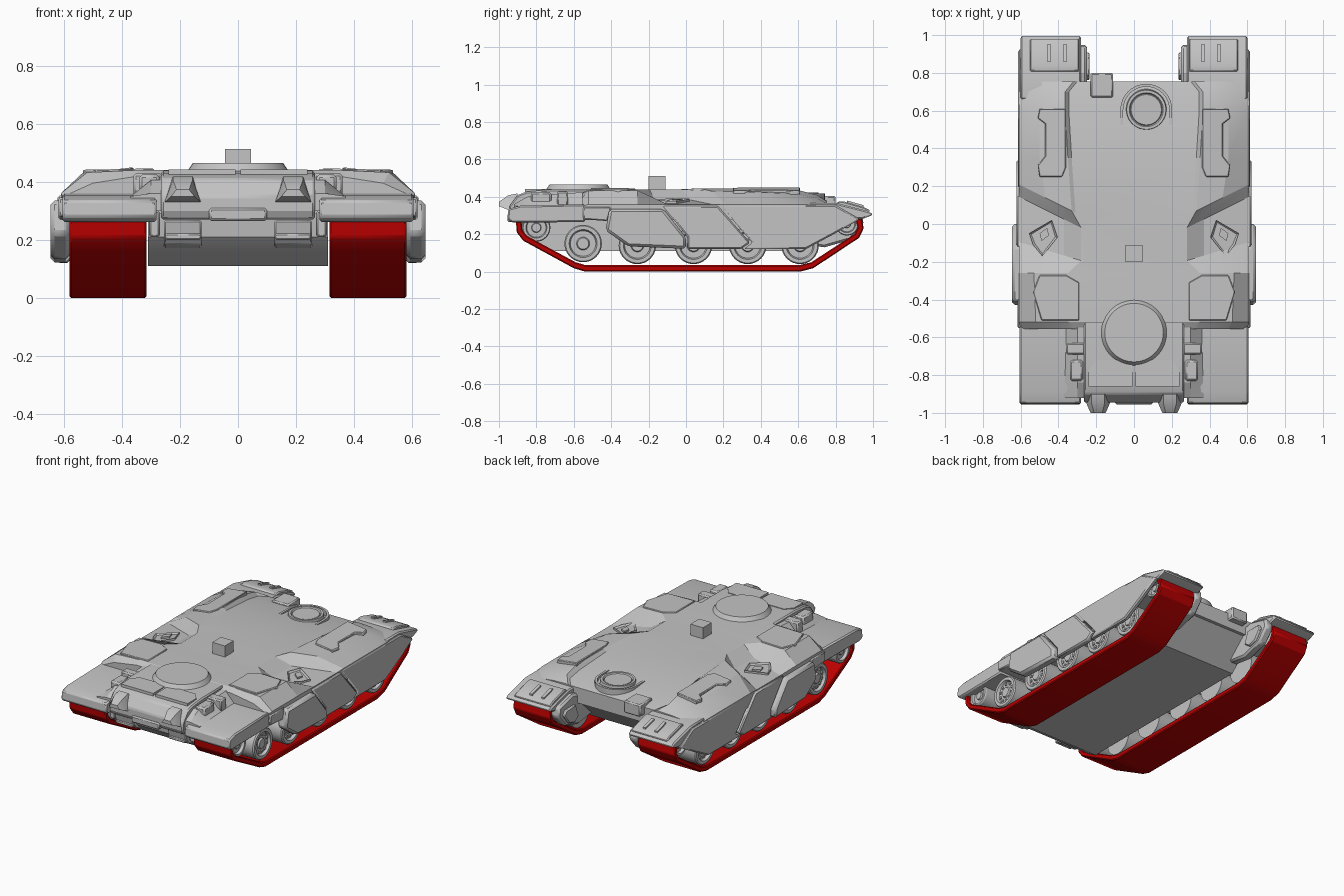
import bpy, bmesh, math
from mathutils import Matrix, Vector

cube = bpy.data.objects.get("Cube")
if cube:
    bpy.data.objects.remove(cube, do_unlink=True)


def make_material(name, color):
    mat = bpy.data.materials.new(name)
    mat.use_nodes = True
    mat.diffuse_color = color
    mat.node_tree.nodes["Principled BSDF"].inputs["Base Color"].default_value = color
    return mat


GREY = make_material("armour grey", (.55, .55, .55, 1))
RED = make_material("track red", (.5, 0, 0, 1))


def finish(name, bm, mat=GREY, mirror=False, bevel=0, smooth=25):
    """Turn a bmesh into an object with optional bevel and left/right mirror."""
    bmesh.ops.recalc_face_normals(bm, faces=bm.faces)
    mesh = bpy.data.meshes.new(name)
    bm.to_mesh(mesh)
    bm.free()
    mesh.materials.append(mat)
    obj = bpy.data.objects.new(name, mesh)
    bpy.context.collection.objects.link(obj)
    bpy.ops.object.select_all(action='DESELECT')
    obj.select_set(True)
    bpy.context.view_layer.objects.active = obj
    bpy.ops.object.shade_smooth_by_angle(angle=math.radians(smooth))
    if bevel:
        mod = obj.modifiers.new("Bevel", 'BEVEL')
        mod.width = bevel
        mod.segments = 1
        mod.limit_method = 'ANGLE'
    if mirror:
        mod = obj.modifiers.new("Mirror", 'MIRROR')
        mod.use_mirror_merge = False
    return obj


def loft(name, rings, **options):
    """Skin a row of closed rings that share a point count, capping both ends."""
    bm = bmesh.new()
    rows = [[bm.verts.new(p) for p in ring] for ring in rings]
    for low, high in zip(rows, rows[1:]):
        for i in range(len(low)):
            j = (i + 1) % len(low)
            bm.faces.new((low[i], low[j], high[j], high[i]))
    bm.faces.new(rows[0])
    bm.faces.new(rows[-1])
    return finish(name, bm, **options)


def side_prism(name, outline, near, far, **options):
    """Extrude a side outline of (y, z) points across x."""
    return loft(name, [[(x, y, z) for y, z in outline] for x in (near, far)], **options)


def plate(name, outline, height, slope, thick=.03, inset=0, depth=0, **options):
    """Slab with a top outline of (x, y) points, its top falling outwards along x."""
    bm = bmesh.new()
    face = bm.faces.new([bm.verts.new((x, y, height + slope * (x - outline[0][0]))) for x, y in outline])
    solid = bmesh.ops.extrude_face_region(bm, geom=[face])
    moved = [v for v in solid["geom"] if isinstance(v, bmesh.types.BMVert)]
    bmesh.ops.translate(bm, verts=moved, vec=(0, 0, -thick))
    bmesh.ops.recalc_face_normals(bm, faces=bm.faces)
    if inset:
        lid = max(bm.faces, key=lambda f: f.calc_center_median().z if abs(f.normal.z) > .5 else -1)
        bmesh.ops.inset_region(bm, faces=[lid], thickness=inset)
        bmesh.ops.translate(bm, verts=lid.verts[:], vec=(0, 0, -depth))
    return finish(name, bm, **options)


def box(name, xs, ys, zs, **options):
    outline = [(ys[0], zs[0]), (ys[1], zs[0]), (ys[1], zs[1]), (ys[0], zs[1])]
    return side_prism(name, outline, xs[0], xs[1], **options)


def lathe(name, profile, centre, axis, steps=32, bolts=0, **options):
    """Revolve (radius, offset) points about x or z; may add a ring of bolts."""
    bm = bmesh.new()
    verts = [bm.verts.new((r, 0, h)) for r, h in profile]
    edges = [bm.edges.new(pair) for pair in zip(verts, verts[1:])]
    bmesh.ops.spin(bm, geom=verts + edges, axis=(0, 0, 1), cent=(0, 0, 0),
                   angle=math.tau, steps=steps, use_duplicate=False)
    bmesh.ops.remove_doubles(bm, verts=bm.verts, dist=.0001)
    for i in range(bolts):
        turn = Matrix.Rotation(math.tau * i / bolts, 4, 'Z')
        spot = Matrix.Translation((.055, 0, profile[3][1]))
        bmesh.ops.create_cube(bm, size=.014, matrix=turn @ spot)
    if axis == 'X':
        bmesh.ops.rotate(bm, verts=bm.verts, matrix=Matrix.Rotation(math.pi / 2, 3, 'Y'))
    bmesh.ops.translate(bm, verts=bm.verts, vec=Vector(centre))
    return finish(name, bm, **options)


# Upper hull: mirrored cross-sections, skewed around the shoulder recesses
hull_rows = [  # y, skew, deck z, deck edge x, rim z, shoulder x, shoulder z, outer x, outer z
    (-.555, 0, .42, .32, .42, .50, .395, .60, .35), (-.52, 0, .44, .33, .44, .52, .432, .61, .36),
    (-.26, 0, .44, .33, .44, .53, .435, .61, .36), (-.2, .3, .44, .26, .438, .37, .383, .61, .358),
    (-.03, .5, .44, .26, .438, .37, .383, .61, .358), (.06, .5, .44, .31, .445, .47, .43, .61, .36),
    (.35, 0, .432, .33, .445, .50, .425, .61, .36), (.6, 0, .405, .345, .435, .50, .415, .61, .36),
    (.70, 0, .388, .345, .41, .48, .39, .605, .355), (.755, 0, .375, .30, .378, .42, .375, .52, .365)]
rings = []
for y, skew, deck, edge, rim, sx, sz, ox, oz in hull_rows:
    half = [(edge, deck), (edge + .02, rim), (sx, sz), (ox, oz), (ox, .275)]
    half = [(x, y + skew * (x - edge), z) for x, z in half]
    rings.append(half + [(-x, py, z) for x, py, z in reversed(half)])
loft("upper_hull", rings, smooth=14)

# Lower tub and nose
side_prism("lower_tub", [(-.87, .29), (-.86, .21), (-.80, .15), (-.73, .11), (.56, .11), (.75, .29)], -.31, .31)
side_prism("nose_deck", [(-.93, .27), (-.945, .30), (-.945, .35), (-.90, .41), (-.85, .428), (-.74, .438),
                         (-.5, .438), (-.5, .27)], -.265, .265, bevel=.008)
loft("nose_shoulder", [[(.25, y, .3), (.25, y, high), (.30, y, high), (.37, y, .35), (.37, y, .3)]
                       for y, high in ((-.92, .36), (-.84, .405), (-.54, .425))], mirror=True)
plate("nose_panel", [(.008, -.86), (.24, -.86), (.24, -.77), (.2, -.72), (.008, -.72)], .442, 0, mirror=True)

# Fenders over the track ends
side_prism("front_fender", [(-.93, .262), (-.955, .28), (-.95, .335), (-.89, .352),
                            (-.54, .36), (-.54, .265)], .28, .605, mirror=True, bevel=.008)
side_prism("rear_fender", [(.66, .28), (.94, .28), (1, .303), (.98, .322), (.80, .368), (.66, .368)],
           .28, .60, mirror=True, bevel=.008)
side_prism("rear_fender_pad", [(.80, .35), (.97, .315), (.985, .328), (.95, .345), (.84, .376), (.81, .374)],
           .29, .55, mirror=True, bevel=.006)
for x in (.355, .44):
    side_prism("rear_fender_rib", [(.86, .36), (.95, .33), (.95, .355), (.86, .38)],
               x, x + .02, mirror=True)
side_prism("track_guard", [(.6, .3), (.6, .15), (.74, .13), (.88, .17), (.95, .25), (.94, .31), (.8, .345)],
           .25, .31, mirror=True, bevel=.012)
side_prism("track_guard_cover", [(.76, .20), (.80, .17), (.86, .185), (.91, .25), (.89, .28), (.79, .28)],
           .235, .26, mirror=True, bevel=.006)

# Side skirts, stepped inwards towards the rear
side_prism("skirt_front", [(-.41, .335), (-.43, .22), (-.31, .135), (0, .122), (0, .185), (-.12, .335)],
           .58, .645, mirror=True, bevel=.014)
side_prism("skirt_middle", [(-.125, .352), (.008, .185), (.008, .122), (.293, .12), (.343, .155), (.17, .352)],
           .58, .622, mirror=True, bevel=.008)
side_prism("skirt_rear", [(.182, .355), (.355, .155), (.308, .12), (.64, .12), (.79, .2), (.93, .28), (.80, .355)],
           .58, .613, mirror=True, bevel=.008)
side_prism("skirt_lip", [(-.55, .345), (-.55, .28), (-.42, .27), (-.40, .345)],
           .58, .618, mirror=True, bevel=.006)

# Raised armour plates on the shoulders
plate("rear_shoulder_plate", [(.36, .3), (.38, .25), (.5, .25), (.51, .31), (.47, .36), (.47, .53),
                              (.51, .56), (.5, .61), (.36, .61)], .45, -.12, mirror=True, bevel=.004)
plate("front_shoulder_plate", [(.29, -.51), (.49, -.51), (.535, -.36), (.50, -.27), (.36, -.27),
                               (.29, -.31)], .446, -.02, mirror=True, bevel=.004)
plate("shoulder_hatch_frame", [(.405, -.07), (.435, .02), (.555, -.05), (.535, -.11), (.485, -.17)],
      .393, -.11, inset=.012, depth=.01, mirror=True)
plate("shoulder_hatch_grip", [(.45, -.06), (.46, -.02), (.50, -.05), (.49, -.09)], .389, -.11,
      mirror=True)

# Deck fittings
lathe("front_turret_ring", [(0, .465), (.155, .465), (.175, .435), (0, .435)], (0, -.575, 0), 'Z', 48)
lathe("rear_hatch_lid", [(0, .42), (.08, .42), (.084, .414), (.09, .424), (.104, .424), (.11, .38), (0, .38)],
      (.065, .605, 0), 'Z', 40)
collar = [math.pi * i / 16 for i in range(17)]
bm = bmesh.new()
ribbon = []
for r, z in ((.122, .38), (.122, .417), (.137, .417), (.137, .38)):
    path = [(r, -.08)] + [(r * math.cos(a), r * math.sin(a)) for a in collar] + [(-r, -.08)]
    ribbon.append([bm.verts.new((.065 + x, .605 + y, z)) for x, y in path])
for inner, outer in zip(ribbon, ribbon[1:]):
    for i in range(len(inner) - 1):
        bm.faces.new((inner[i], inner[i + 1], outer[i + 1], outer[i]))
finish("rear_hatch_collar", bm)
box("deck_block", (-.045, .045), (-.20, -.11), (.43, .512))
box("rear_deck_box", (-.23, -.11), (.67, .80), (.325, .405), bevel=.008)
box("nose_hinge", (.27, .34), (-.83, -.72), (.35, .425), mirror=True, bevel=.01)
box("nose_hinge_bar", (.26, .36), (-.69, -.63), (.35, .428), mirror=True, bevel=.008)

# Nose lamps and lower front gear
loft("headlamp", [[(.19 - w, y, low), (.19 + w, y, low), (.19 + w * .55, y, z), (.19 - w * .55, y, z)]
                  for y, w, low, z in ((-1, .04, .35, .373), (-.95, .062, .33, .408), (-.90, .062, .33, .418))],
     mirror=True)
side_prism("tow_block", [(-.82, .17), (-.865, .185), (-.895, .22), (-.905, .268), (-.82, .268)], .125, .255,
           mirror=True, bevel=.006)
box("tow_bar", (.127, .25), (-.9, -.86), (.2, .222), mirror=True, bevel=.005)
box("nose_lip", (-.1, .1), (-.955, -.87), (.265, .31), bevel=.008)
box("nose_post", (.27, .305), (-.88, -.8), (.21, .30), mirror=True, bevel=.006)

# Running gear
wheel = [(0, .56), (.03, .56), (.035, .55), (.068, .55), (.075, .568), (.094, .568), (.1, .56),
         (.1, .335), (0, .335)]
for y in (-.55, -.26, .04, .33, .61):
    lathe("road_wheel", wheel, (0, y, .15 if y < -.5 else .14), 'X', bolts=10, mirror=True)
for name, y, z, size in (("front_idler", -.80, .235, .75), ("rear_sprocket", .86, .255, .62)):
    lathe(name, [(r * size, h) for r, h in wheel], (0, y, z), 'X', mirror=True)

# Tracks: an open band, thickened inwards
outer = [(-.91, .28), (-.905, .21), (-.87, .165), (-.60, .018), (-.54, 0),
         (.61, 0), (.68, .018), (.925, .18), (.95, .23), (.94, .285)]
inner = [(-.88, .28), (-.875, .22), (-.85, .19), (-.59, .05), (-.535, .034),
         (.605, .034), (.67, .05), (.90, .20), (.918, .235), (.905, .285)]
bm = bmesh.new()
ends = []
for x in (.315, .58):
    ends.append([[bm.verts.new((x, y, z)) for y, z in line] for line in (outer, inner)])
(a, b), (c, d) = ends
for p, q in ((a, b), (c, d), (a, c), (b, d)):
    for i in range(len(outer) - 1):
        bm.faces.new((p[i], p[i + 1], q[i + 1], q[i]))
for i in (0, -1):
    bm.faces.new((a[i], b[i], d[i], c[i]))
finish("track", bm, mat=RED, mirror=True, bevel=.006)
